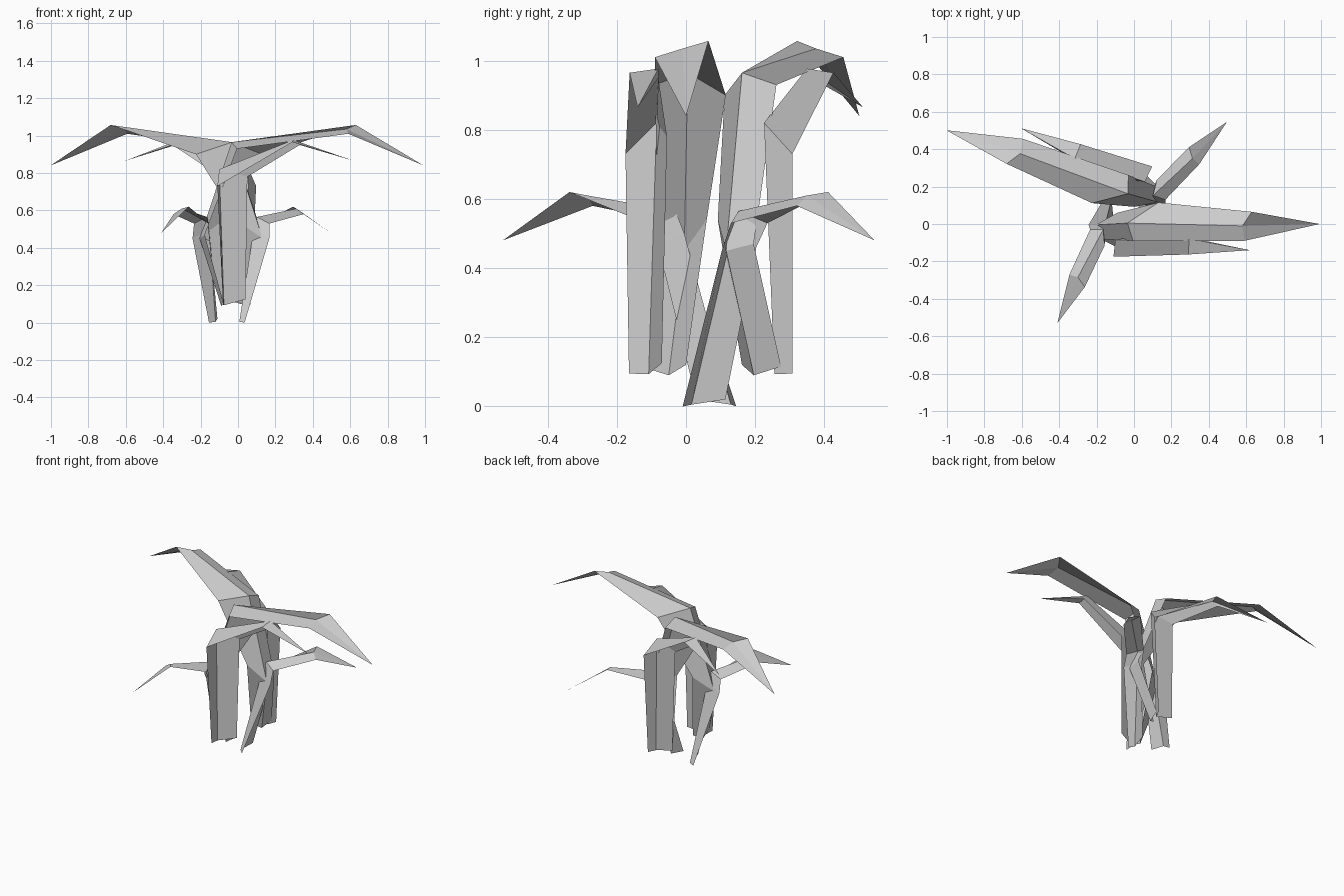
import bpy, bmesh
from math import radians
from mathutils import Matrix, Vector

if "Cube" in bpy.data.objects:
    bpy.data.objects.remove(bpy.data.objects["Cube"])

# second plant is the first one turned about z and shifted
TURN = Matrix.Translation((-0.064, 0.178, 0)) @ Matrix.Rotation(radians(161), 4, 'Z')


def leaf(name, sections, tip, matrix):
    """Folded strip: each section is (edge, midrib, edge), closing to a pointed tip."""
    bm = bmesh.new()
    rows = [[bm.verts.new(matrix @ Vector(p)) for p in s] for s in sections]
    for a, b in zip(rows, rows[1:]):
        for i in range(2):
            bm.faces.new((a[i], a[i + 1], b[i + 1], b[i]))
    end = bm.verts.new(matrix @ Vector(tip))
    for i in range(2):
        bm.faces.new((rows[-1][i], rows[-1][i + 1], end))
    mesh = bpy.data.meshes.new(name)
    bm.to_mesh(mesh)
    bm.free()
    obj = bpy.data.objects.new(name, mesh)
    bpy.context.collection.objects.link(obj)


# tall leaf: bowed sheath, arching blade
tall = [
    [(-.08, -.13, .115), (-.09, -.05, .09), (-.05, .0, .12)],
    [(-.178, -.08, .47), (-.205, -.005, .45), (-.09, .06, .54)],
    [(-.005, -.09, .93), (-.035, .005, .965), (.13, .115, .90)],
    [(.59, -.09, 1.01), (.58, -.01, 1.035), (.63, .065, 1.057)],
]
# middle leaf: straight channel-shaped sheath, narrow blade
middle = [
    [(-.08, -.165, .095), (-.075, -.108, .093), (.04, -.07, .125)],
    [(-.11, -.175, .73), (-.10, -.085, .82), (.05, -.055, .78)],
    [(.29, -.163, .965), (.295, -.08, .977), (.33, -.08, .95)],
]
# low leaf: leaning stem, short blade
low = [
    [(-.11, .03, .02), (-.12, .13, .005), (-.155, .145, .0)],
    [(-.155, -.08, .46), (-.155, -.005, .50), (-.243, -.005, .45)],
    [(-.157, -.115, .53), (-.165, -.03, .565), (-.235, -.03, .53)],
    [(-.263, -.337, .62), (-.30, -.285, .61), (-.345, -.27, .58)],
]

for side, m in (("right", Matrix.Identity(4)), ("left", TURN)):
    leaf("tall_leaf_" + side, tall, (.993, .0, .84), m)
    leaf("middle_leaf_" + side, middle, (.62, -.14, .865), m)
    leaf("low_leaf_" + side, low, (-.41, -.53, .48), m)
